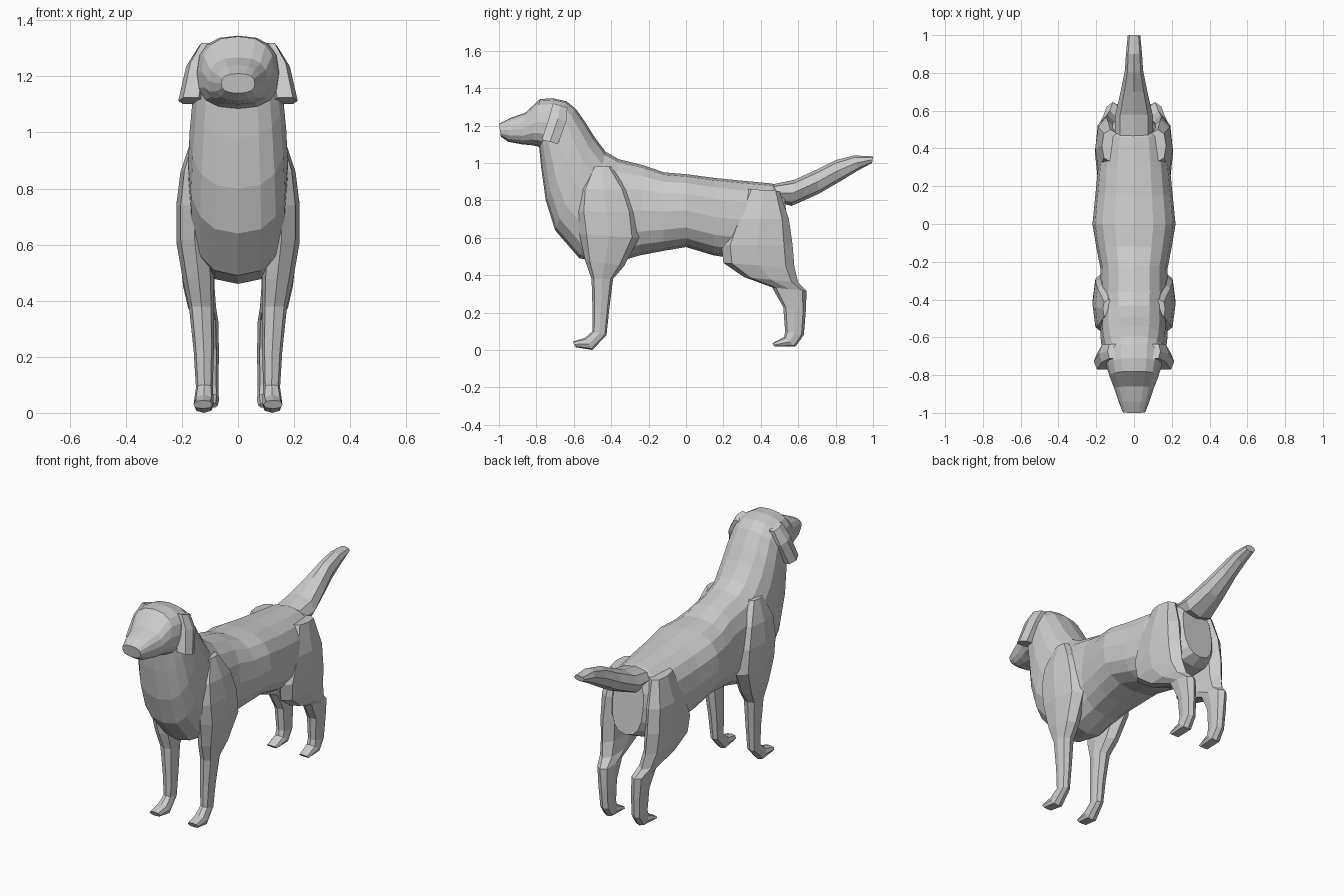
import bpy, bmesh, math


def loft(name, sections, n=12, power=0.8, cap_start=True, cap_end=True, mirror=False):
    """Loft rings; each section = (y1, z1, y2, z2, half_width, centre_x)."""
    bm = bmesh.new()
    rings = []
    for y1, z1, y2, z2, hw, cx in sections:
        ring = []
        for i in range(n):
            a = 2 * math.pi * (i + 0.5 * (n % 4 == 2)) / n
            c, s = math.cos(a), math.sin(a)
            u = math.copysign(abs(c) ** power, c)
            v = math.copysign(abs(s) ** power, s)
            ring.append(bm.verts.new((cx + hw * v,
                                      (y1 + y2) / 2 + u * (y1 - y2) / 2,
                                      (z1 + z2) / 2 + u * (z1 - z2) / 2)))
        rings.append(ring)
    for r, q in zip(rings, rings[1:]):
        for i in range(n):
            j = (i + 1) % n
            bm.faces.new((r[i], r[j], q[j], q[i]))
    if cap_start:
        bm.faces.new(rings[0])
    if cap_end:
        bm.faces.new(rings[-1][::-1])
    bmesh.ops.recalc_face_normals(bm, faces=bm.faces)
    mesh = bpy.data.meshes.new(name)
    bm.to_mesh(mesh)
    bm.free()
    ob = bpy.data.objects.new(name, mesh)
    bpy.context.collection.objects.link(ob)
    if mirror:
        m = ob.modifiers.new("Mirror", 'MIRROR')
        m.use_bisect_axis[0] = False
        m.use_mirror_merge = False
    return ob


def centred(rows):
    return [tuple(r) + (0.0,) for r in rows]


# Torso and neck: back-line point, belly-line point, half width
neck_end = (-.64, 1.33, -.785, 1.085, .15)
loft("torso_and_neck", centred([
    (.52, .86, .565, .52, .10),
    (.46, .89, .50, .49, .165),
    (.30, .905, .30, .485, .19),
    (.15, .92, .15, .505, .205),
    (0, .94, 0, .55, .22),
    (-.12, .95, -.12, .53, .20),
    (-.22, .985, -.25, .505, .178),
    (-.36, 1.02, -.40, .46, .18),
    (-.43, 1.06, -.57, .49, .175),
    (-.49, 1.14, -.70, .64, .178),
    (-.54, 1.22, -.75, .80, .172),
    (-.59, 1.29, -.775, .98, .16),
    neck_end]), n=16, cap_end=False)

# Head and muzzle
loft("head", centred([
    neck_end,
    (-.71, 1.345, -.80, 1.09, .145),
    (-.78, 1.342, -.83, 1.095, .13),
    (-.86, 1.268, -.88, 1.10, .105),
    (-.94, 1.24, -.95, 1.113, .08),
    (-1.0, 1.21, -.99, 1.14, .06)]), n=16, cap_start=False)

# Hanging ears
loft("ear", [
    (-.715, 1.32, -.63, 1.295, .025, .115),
    (-.735, 1.25, -.635, 1.22, .04, .145),
    (-.775, 1.125, -.68, 1.10, .045, .168)], n=6, power=0.7, mirror=True)

# Tail
loft("tail", centred([
    (.46, .885, .49, .79, .10),
    (.58, .91, .565, .77, .10),
    (.70, .965, .71, .835, .07),
    (.80, 1.015, .83, .905, .048),
    (.90, 1.04, .92, .96, .042),
    (1.0, 1.035, .995, 1.0, .033)]), n=8, power=0.9)

# Front legs with shoulders and paws
loft("front_leg", [
    (-.50, .98, -.40, .98, .03, .135),
    (-.57, .86, -.31, .86, .055, .15),
    (-.585, .74, -.265, .74, .065, .155),
    (-.57, .62, -.25, .60, .065, .155),
    (-.54, .48, -.33, .45, .055, .14),
    (-.505, .38, -.39, .38, .045, .13),
    (-.50, .22, -.41, .22, .036, .122),
    (-.50, .10, -.425, .08, .03, .12),
    (-.54, .065, -.50, .0, .036, .122),
    (-.605, .045, -.59, .015, .034, .125)], n=8, mirror=True)

# Hind legs with thighs and paws
loft("hind_leg", [
    (.33, .86, .50, .85, .045, .125),
    (.25, .70, .55, .70, .065, .14),
    (.19, .56, .57, .56, .062, .145),
    (.20, .465, .58, .44, .056, .14),
    (.31, .39, .60, .36, .05, .128),
    (.46, .335, .645, .315, .042, .112),
    (.52, .23, .64, .20, .038, .106),
    (.53, .10, .63, .08, .033, .103),
    (.525, .07, .585, .018, .035, .103),
    (.46, .035, .475, .018, .033, .105)], n=8, mirror=True)
